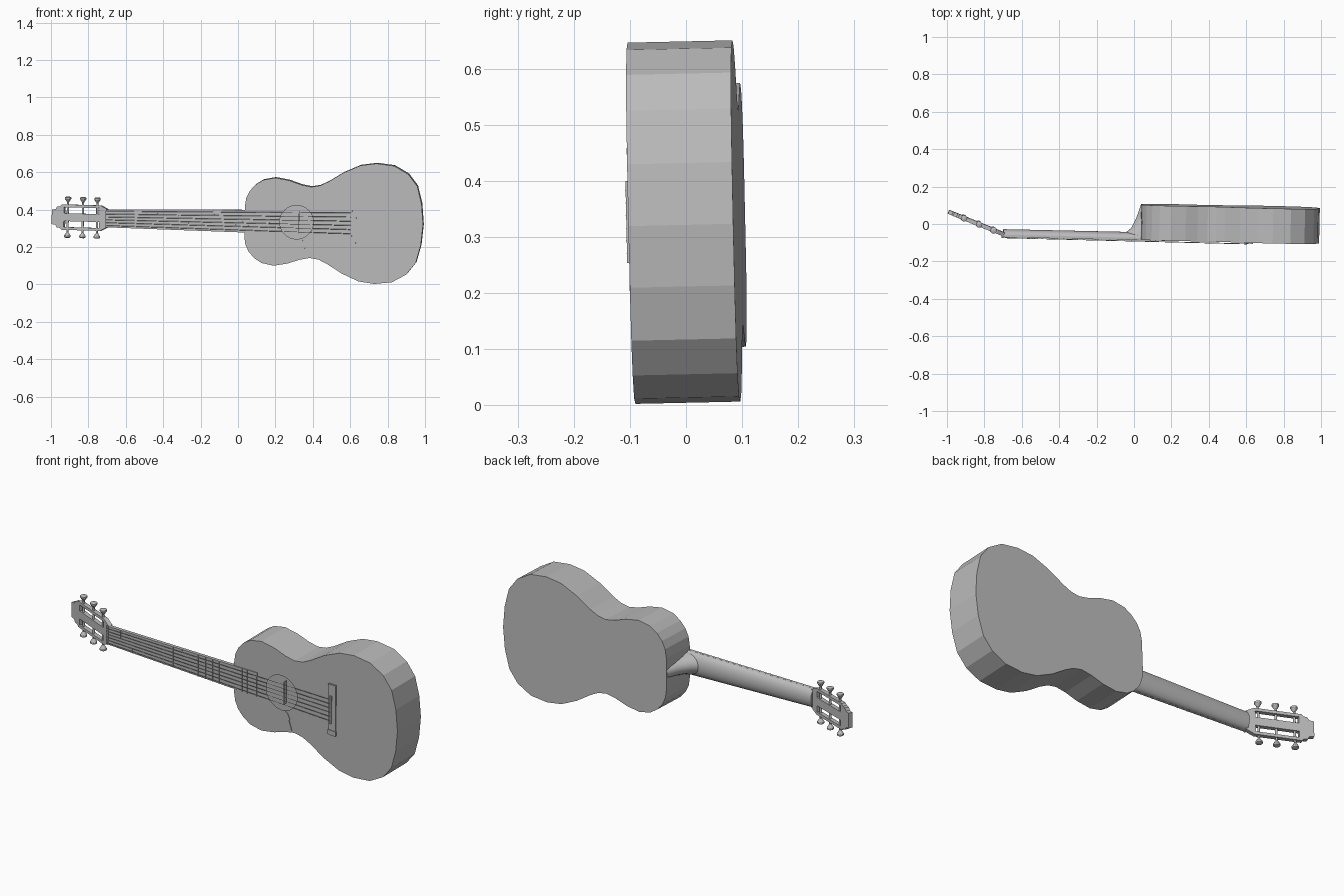
import bpy, bmesh
from math import sin, cos, pi
from mathutils import Matrix, Vector

if bpy.data.objects.get("Cube"):
    bpy.data.objects.remove(bpy.data.objects["Cube"])

grey = bpy.data.materials.new("plain grey")
grey.use_nodes = True
grey.diffuse_color = (0.5, 0.5, 0.5, 1)
grey.node_tree.nodes["Principled BSDF"].inputs["Base Color"].default_value = (0.5, 0.5, 0.5, 1)


def frame(u, v, w, origin):
    """Matrix from three axes and an origin."""
    m = Matrix((u, v, w)).transposed().to_4x4()
    m.translation = Vector(origin)
    return m


# Instrument frame: u along the neck, v across, w depth from the soundboard
GUITAR = frame(Vector((1, -.022, -.02)).normalized(), Vector((.02, -.022, 1)).normalized(),
               Vector((.022, 1, .022)).normalized(), (0, -.081, .339))
TILT = .365
HEAD = GUITAR @ frame((-cos(TILT), 0, sin(TILT)), (0, 1, 0), (sin(TILT), 0, cos(TILT)), (-.70, 0, 0))


def finish(name, bm, matrix=GUITAR, smooth=False):
    bmesh.ops.transform(bm, matrix=matrix, verts=bm.verts)
    bmesh.ops.recalc_face_normals(bm, faces=bm.faces)
    mesh = bpy.data.meshes.new(name)
    bm.to_mesh(mesh)
    bm.free()
    mesh.materials.append(grey)
    ob = bpy.data.objects.new(name, mesh)
    bpy.context.collection.objects.link(ob)
    if smooth:
        bpy.ops.object.select_all(action='DESELECT')
        ob.select_set(True)
        bpy.context.view_layer.objects.active = ob
        bpy.ops.object.shade_smooth_by_angle(angle=.7)
    return ob


def plate(name, outer, w0, w1, holes=(), matrix=GUITAR, hollow=False):
    """Extruded outline with holes; a hollow one keeps its back closed."""
    bm = bmesh.new()

    def ring(pts, w):
        vs = [bm.verts.new((u, v, w)) for u, v in pts]
        return vs, [bm.edges.new((vs[i - 1], vs[i])) for i in range(len(vs))]

    def cap(edges):
        bmesh.ops.triangle_fill(bm, use_beauty=True, use_dissolve=False, edges=edges)

    front, back = [], []
    for k, pts in enumerate([outer, *holes]):
        a, ea = ring(pts, w0)
        front += ea
        if k and hollow:
            continue
        b, eb = ring(pts, w1)
        back += eb
        for i in range(len(a)):
            bm.faces.new((a[i - 1], a[i], b[i], b[i - 1]))
    cap(front)
    cap(back)
    return finish(name, bm, matrix)


def rect(u0, u1, v0, v1):
    return [(u0, v0), (u1, v0), (u1, v1), (u0, v1)]


def mirrored(half):
    """Close a half outline (v >= 0) by mirroring it across the centre line."""
    return half + [(u, -v) for u, v in reversed(half) if v > 0]


def loft(name, sections, smooth=True):
    bm = bmesh.new()
    rings = [[bm.verts.new(p) for p in s] for s in sections]
    for a, b in zip(rings, rings[1:]):
        for i in range(len(a)):
            bm.faces.new((a[i - 1], a[i], b[i], b[i - 1]))
    bm.faces.new(rings[0])
    bm.faces.new(rings[-1])
    return finish(name, bm, smooth=smooth)


def rod(bm, start, end, r0, r1, sides=10):
    start, end = Vector(start), Vector(end)
    d = end - start
    m = Matrix.Translation((start + end) / 2) @ d.to_track_quat('Z', 'Y').to_matrix().to_4x4()
    bmesh.ops.create_cone(bm, cap_ends=True, segments=sides, radius1=r0, radius2=r1,
                          depth=d.length, matrix=m)


# Body with an open sound hole
half_body = [(.035, .08), (.042, .125), (.06, .163), (.09, .196), (.13, .222), (.195, .235), (.27, .222),
             (.335, .20), (.388, .19), (.435, .198), (.48, .22), (.56, .27), (.65, .31),
             (.735, .322), (.83, .311), (.906, .268), (.955, .205), (.98, .11), (.99, 0)]
hole = [(.313 + .09 * cos(i * pi / 16), .09 * sin(i * pi / 16)) for i in range(32)]
plate("body", mirrored(half_body), 0, .187, [hole], hollow=True)
plate("sound_hole_crossbar", rect(.324, .327, -.06, .06), .001, .024)

# Leaf shaped guard beside the sound hole
plate("guard", [(.332, -.085), (.35, -.1), (.363, -.125), (.358, -.133), (.375, -.183),
                (.352, -.133), (.342, -.125), (.338, -.108)], -.003, .001)


def half_width(u):
    return .048 + .017 * (u + .7)


# Neck with a rounded back, and the heel that joins it to the body
arc = [i * pi / 12 for i in range(13)]
loft("neck", [[(u, half_width(u) * cos(a), .008 + .03 * sin(a)) for a in arc]
              for u in (-.70, -.35, .037)])
loft("heel", [[(.045, -hw, w)] + [(.045 - (.045 - nose) * sin(a), -hw * cos(a), w) for a in arc]
              + [(.045, hw, w)]
              for w, nose, hw in ((.01, -.06, .056), (.035, -.045, .054), (.06, -.015, .045),
                                  (.12, .012, .033), (.184, .032, .025))])

# Fingerboard, nut and frets spaced by the twelfth root of two
plate("fingerboard", [(-.70, -.048), (.17, -.063), (.17, .063), (-.70, .048)], -.004, .009)
plate("nut", rect(-.708, -.698, -.048, .048), -.008, .01)
for n in range(1, 18):
    u = -.7 + 1.3 * (1 - 2 ** (-n / 12))
    plate(f"fret_{n}", rect(u - .002, u + .002, -half_width(u), half_width(u)), -.006, -.003)

# Bridge and saddle
plate("bridge", rect(.592, .632, -.135, .135), -.006, .001)
plate("saddle", rect(.598, .61, -.073, .073), -.012, -.005)
for side in (-1, 1):
    plate("bridge_end", rect(.588, .634, side * .12 - .012, side * .12 + .012), -.008, .001)

# Strings
bm = bmesh.new()
for i in range(6):
    k = (i - 2.5) / 2.5
    rod(bm, (-.705, .038 * k, -.008), (.604, .056 * k, -.012), .0012, .0012, 4)
finish("strings", bm)

# Slotted headstock, tilted back
half_head = [(0, .048), (.04, .068), (.262, .068), (.272, .058), (.29, .056), (.298, .042), (.32, .039)]
slots = [rect(.045, .25, s * .037 - .016, s * .037 + .016) for s in (-1, 1)]
plate("headstock", mirrored(half_head), 0, .022, slots, HEAD)

# Tuning machines: roller, shaft and flared button, three on each side
for side in (-1, 1):
    bm = bmesh.new()
    for s in (.062, .145, .232):
        rod(bm, (s, side * .018, .011), (s, side * .056, .011), .006, .006)
        for v0, v1, r0, r1 in ((.06, .085, .006, .005), (.08, .098, .005, .017),
                               (.098, .106, .017, .017), (.106, .110, .017, .010)):
            rod(bm, (s, side * v0, .011), (s, side * v1, .011), r0, r1)
    finish("left_tuners" if side > 0 else "right_tuners", bm, HEAD, smooth=True)
